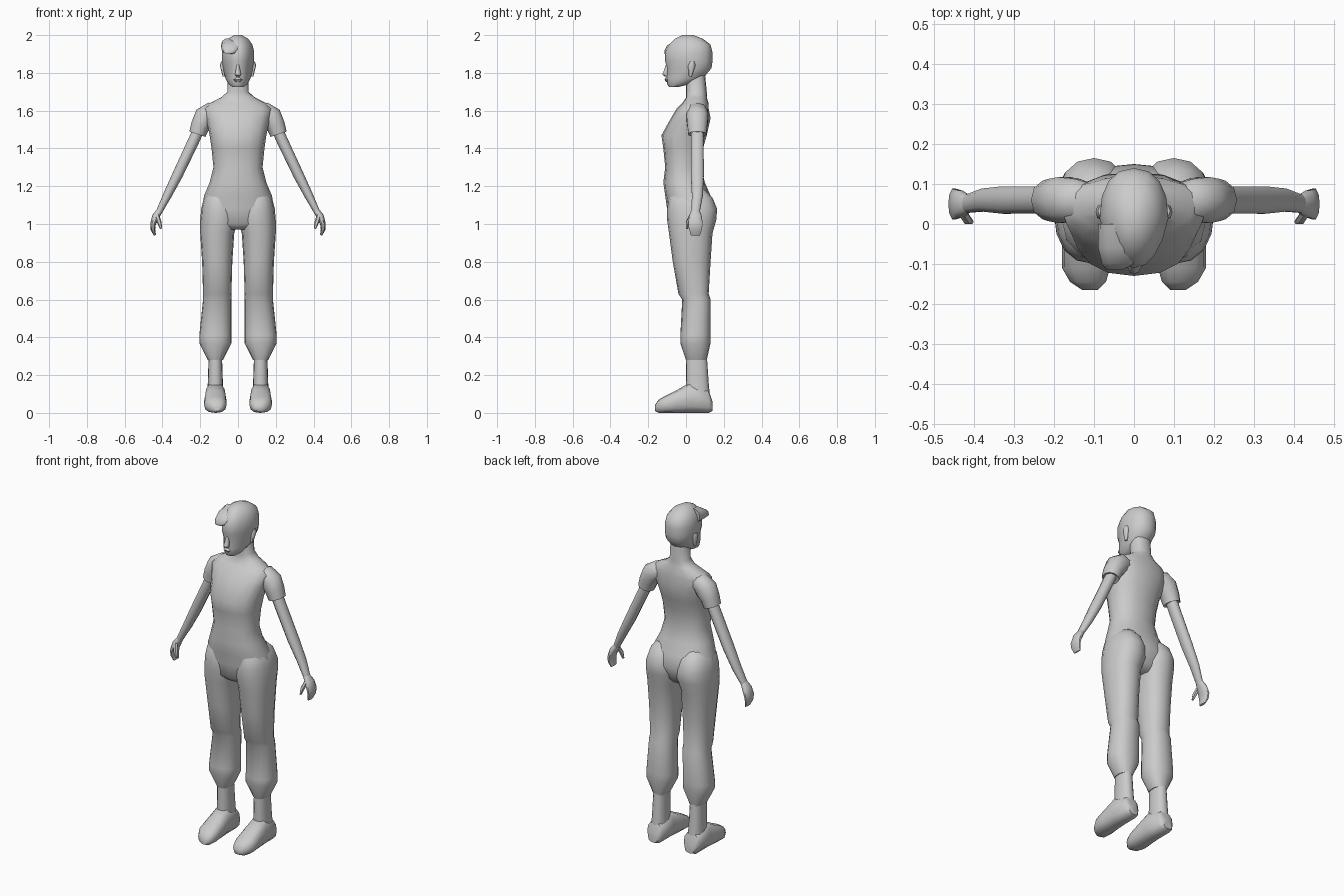
import bpy
import bmesh
from math import cos, sin, tau, radians
from mathutils import Vector

if "Cube" in bpy.data.objects:
    bpy.data.objects.remove(bpy.data.objects["Cube"], do_unlink=True)

grey = bpy.data.materials.new("plain grey")
grey.use_nodes = True
colour = (.6, .6, .6, 1)
grey.diffuse_color = colour
grey.node_tree.nodes["Principled BSDF"].inputs["Base Color"].default_value = colour


def outline(sides, power):
    """Unit superellipse: power two is round, higher is boxier."""
    def bend(value):
        return (1 if value >= 0 else -1) * abs(value) ** (2 / power)
    angles = [tau * step / sides for step in range(sides)]
    return [(bend(cos(angle)), bend(sin(angle))) for angle in angles]


def level(z, half, front, back, x=0, sides=16, taper=0):
    """Horizontal ring between front and back; taper narrows its front."""
    middle, reach = (front + back) / 2, (back - front) / 2
    return [Vector((x + half * u * (1 - taper * max(0, -v)), middle + reach * v, z))
            for u, v in outline(sides, 2.3)]


def upright_slice(y, half, bottom, top, x, sides=12):
    """Vertical ring facing along y."""
    middle, reach = (bottom + top) / 2, (top - bottom) / 2
    return [Vector((x + half * u, y, middle + reach * v)) for u, v in outline(sides, 2.5)]


def joint(x, z, thick, deep, y=.06):
    """One station of a limb: its centre, half thickness and half depth."""
    return Vector((x, y, z)), thick, deep


def limb(*joints, sides=10):
    """Rings set square to the path through the joints."""
    centres = [centre for centre, thick, deep in joints]
    rings = []
    for i, (centre, thick, deep) in enumerate(joints):
        along = centres[min(i + 1, len(centres) - 1)] - centres[max(i - 1, 0)]
        across = Vector((along.z, 0, -along.x)).normalized()
        rings.append([centre + across * thick * u + Vector((0, deep * v, 0))
                      for u, v in outline(sides, 2.2)])
    return rings


def skin(name, rings, mirror=False):
    """Join rings into a capped, smooth-shaded surface."""
    bm = bmesh.new()
    loops = [[bm.verts.new(point) for point in ring] for ring in rings]
    for low, high in zip(loops, loops[1:]):
        for i in range(len(low)):
            bm.faces.new((low[i - 1], low[i], high[i], high[i - 1]))
    bm.faces.new(loops[0])
    bm.faces.new(loops[-1])
    bmesh.ops.recalc_face_normals(bm, faces=bm.faces)
    mesh = bpy.data.meshes.new(name)
    bm.to_mesh(mesh)
    bm.free()
    mesh.materials.append(grey)
    part = bpy.data.objects.new(name, mesh)
    bpy.context.collection.objects.link(part)
    bpy.ops.object.select_all(action="DESELECT")
    part.select_set(True)
    bpy.context.view_layer.objects.active = part
    bpy.ops.object.shade_smooth_by_angle(angle=radians(50))
    if mirror:
        part.modifiers.new("Mirror", "MIRROR")


# Torso and neck, from the crotch up
skin("torso", [
    level(z=.97, half=.1, front=-.06, back=.09),
    level(z=1, half=.17, front=-.09, back=.12),
    level(z=1.08, half=.19, front=-.1, back=.15),
    level(z=1.15, half=.18, front=-.11, back=.13),
    level(z=1.22, half=.15, front=-.12, back=.1),
    level(z=1.3, half=.13, front=-.11, back=.08),
    level(z=1.4, half=.14, front=-.12, back=.09),
    level(z=1.47, half=.15, front=-.13, back=.11),
    level(z=1.56, half=.17, front=-.08, back=.13),
    level(z=1.61, half=.18, front=-.05, back=.12),
    level(z=1.64, half=.15, front=-.02, back=.12),
    level(z=1.67, half=.09, front=0, back=.11),
    level(z=1.7, half=.055, front=0, back=.11),
    level(z=1.8, half=.055, front=0, back=.1),
])

# Trouser legs with a fold at the knee and gathered cuffs
skin("trouser_legs", [
    level(x=.12, z=.28, half=.04, front=0, back=.11),
    level(x=.12, z=.37, half=.085, front=-.03, back=.13),
    level(x=.12, z=.41, half=.085, front=-.03, back=.13),
    level(x=.11, z=.6, half=.075, front=-.02, back=.13),
    level(x=.11, z=.63, half=.075, front=-.04, back=.12),
    level(x=.11, z=.8, half=.08, front=-.07, back=.13),
    level(x=.11, z=.95, half=.09, front=-.09, back=.14),
    level(x=.1, z=1.02, half=.1, front=-.1, back=.16),
    level(x=.1, z=1.08, half=.095, front=-.1, back=.165),
    level(x=.1, z=1.14, half=.08, front=-.09, back=.14),
    level(x=.09, z=1.19, half=.05, front=-.06, back=.09),
], mirror=True)

# Ankles and shoes
skin("ankles", [
    level(x=.12, z=.05, half=.045, front=0, back=.13),
    level(x=.12, z=.16, half=.04, front=0, back=.12),
    level(x=.12, z=.31, half=.035, front=0, back=.11),
], mirror=True)
skin("shoes", [
    upright_slice(x=.12, y=.14, half=.03, bottom=.01, top=.06),
    upright_slice(x=.12, y=.12, half=.05, bottom=0, top=.12),
    upright_slice(x=.12, y=.02, half=.055, bottom=0, top=.16),
    upright_slice(x=.12, y=-.05, half=.06, bottom=0, top=.12),
    upright_slice(x=.12, y=-.11, half=.06, bottom=0, top=.09),
    upright_slice(x=.115, y=-.145, half=.045, bottom=0, top=.07),
    upright_slice(x=.11, y=-.165, half=.02, bottom=.01, top=.04),
], mirror=True)

# Short sleeves, with the last ring tucked inward as an opening
skin("sleeves", limb(
    joint(x=.1, z=1.59, thick=.04, deep=.04),
    joint(x=.14, z=1.59, thick=.055, deep=.055),
    joint(x=.175, z=1.565, thick=.06, deep=.06),
    joint(x=.2, z=1.52, thick=.05, deep=.055),
    joint(x=.215, z=1.475, thick=.045, deep=.05),
    joint(x=.21, z=1.49, thick=.03, deep=.035),
), mirror=True)

# Bare arms
skin("arms", limb(
    joint(x=.195, z=1.53, thick=.03, deep=.035),
    joint(x=.235, z=1.44, thick=.03, deep=.035),
    joint(x=.32, z=1.26, thick=.028, deep=.036),
    joint(x=.375, z=1.15, thick=.023, deep=.03),
    joint(x=.42, z=1.06, thick=.016, deep=.023, y=.05),
), mirror=True)

# Hands with curled fingers and a thumb
skin("hands", limb(
    joint(x=.415, z=1.07, thick=.016, deep=.023, y=.05),
    joint(x=.435, z=1.04, thick=.02, deep=.035, y=.05),
    joint(x=.45, z=1, thick=.015, deep=.04, y=.05),
    joint(x=.45, z=.97, thick=.012, deep=.035, y=.05),
    joint(x=.44, z=.94, thick=.006, deep=.025, y=.05),
), mirror=True)
skin("thumbs", limb(
    joint(x=.43, z=1.05, thick=.012, deep=.012, y=.03),
    joint(x=.417, z=1.01, thick=.012, deep=.012, y=.01),
    joint(x=.407, z=.975, thick=.006, deep=.006, y=.006),
    sides=6), mirror=True)

# Head, from the chin to the crown
skin("head", [
    level(z=.01 + 1.715, half=.03, front=-.09, back=-.04, taper=.25),
    level(z=1.74, half=.05, front=-.1, back=.02, taper=.25),
    level(z=1.77, half=.066, front=-.105, back=.09, taper=.25),
    level(z=1.825, half=.08, front=-.1, back=.135, taper=.25),
    level(z=1.86, half=.086, front=-.11, back=.14, taper=.25),
    level(z=1.91, half=.086, front=-.11, back=.14, taper=.25),
    level(z=1.95, half=.076, front=-.09, back=.13, taper=.25),
    level(z=1.98, half=.055, front=-.06, back=.09, taper=.25),
    level(z=2, half=.02, front=-.02, back=.04, taper=.25),
])

# Nose, lips and ears
skin("nose", [
    level(z=1.78, half=.01, front=-.11, back=-.09, sides=8),
    level(z=1.79, half=.016, front=-.125, back=-.09, sides=8),
    level(z=1.845, half=.007, front=-.106, back=-.08, sides=8),
])
skin("lips", [
    level(z=1.753, half=.012, front=-.107, back=-.09, sides=8),
    level(z=1.764, half=.023, front=-.113, back=-.09, sides=8),
    level(z=1.775, half=.01, front=-.108, back=-.09, sides=8),
])
skin("ears", [
    level(x=.075, z=1.78, half=.006, front=.015, back=.03, sides=8),
    level(x=.08, z=1.84, half=.016, front=.01, back=.05, sides=8),
    level(x=.08, z=1.86, half=.01, front=.02, back=.045, sides=8),
], mirror=True)

# Swept fringe over the right brow
skin("fringe", [
    upright_slice(x=-.05, y=-.115, half=.02, bottom=1.9, top=1.915),
    upright_slice(x=-.04, y=-.1, half=.04, bottom=1.9, top=1.945),
    upright_slice(x=-.035, y=-.06, half=.055, bottom=1.9, top=1.97),
    upright_slice(x=-.04, y=0, half=.05, bottom=1.9, top=1.985),
])
